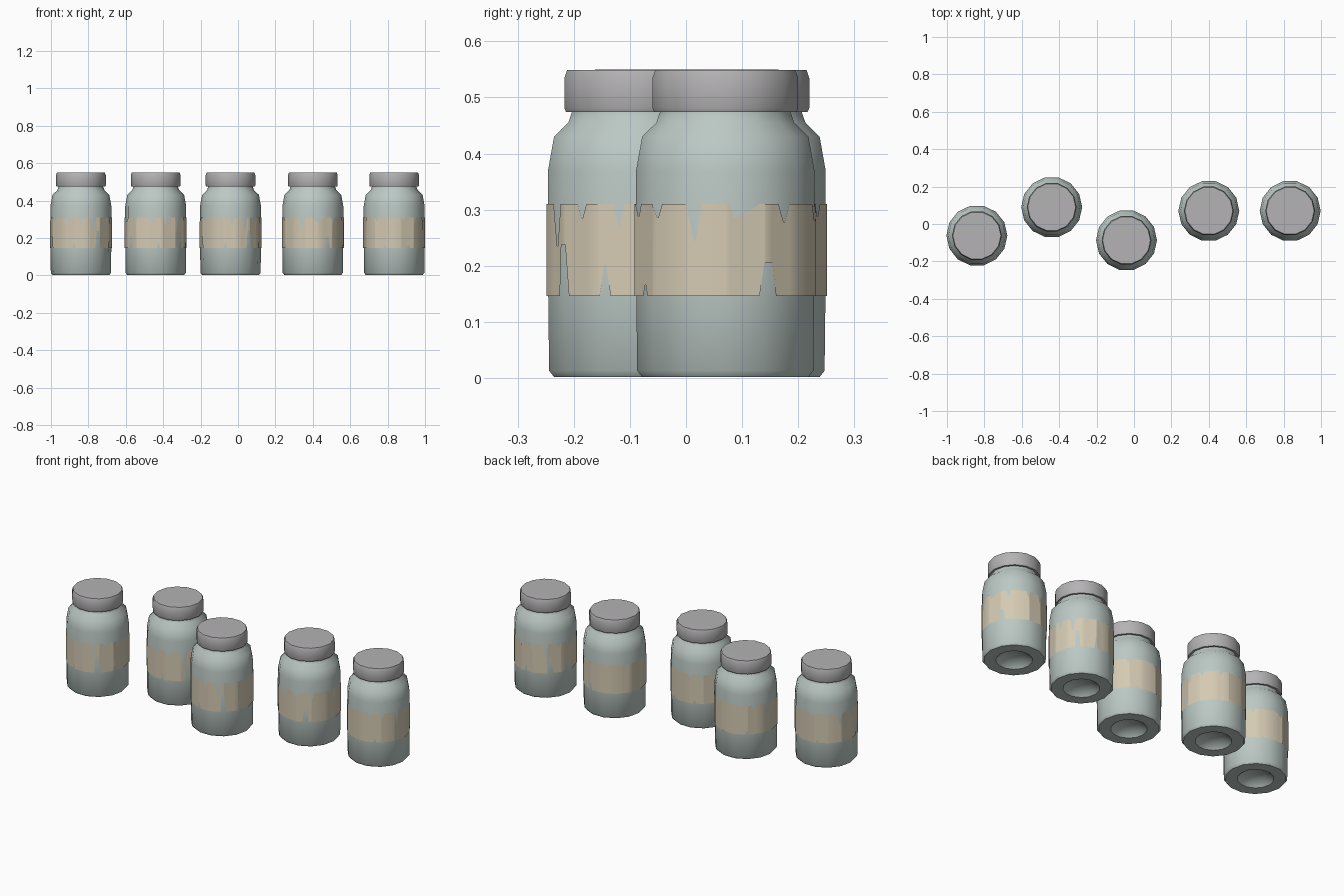
import bpy, bmesh, math

if "Cube" in bpy.data.objects:
    bpy.data.objects.remove(bpy.data.objects["Cube"])

SIDES = 14
JARS = [(-0.84, -0.062, -190), (-0.44, 0.09, -172), (-0.04, -0.087, -187),
        (0.40, 0.07, -90), (0.835, 0.07, 0)]


def material(name, color):
    m = bpy.data.materials.new(name)
    m.diffuse_color = (*color, 1)
    m.use_nodes = True
    m.node_tree.nodes["Principled BSDF"].inputs["Base Color"].default_value = m.diffuse_color
    return m


GLASS = material("glass", (0.50, 0.58, 0.55))
METAL = material("metal", (0.46, 0.45, 0.46))
PAPER = material("paper", (0.66, 0.59, 0.45))


def finish(bm, name, mat, loc):
    mesh = bpy.data.meshes.new(name)
    bm.to_mesh(mesh)
    bm.free()
    ob = bpy.data.objects.new(name, mesh)
    ob.location = loc
    mesh.materials.append(mat)
    bpy.context.collection.objects.link(ob)
    bpy.ops.object.select_all(action='DESELECT')
    ob.select_set(True)
    bpy.context.view_layer.objects.active = ob
    bpy.ops.object.shade_smooth_by_angle(angle=math.radians(40))
    return ob


def lathe(name, profile, mat, loc):
    # revolve (radius, z) points; radius 0 closes on the axis
    bm = bmesh.new()
    vs = [bm.verts.new((r, 0, z)) for r, z in profile]
    es = [bm.edges.new(p) for p in zip(vs, vs[1:])]
    bmesh.ops.spin(bm, geom=vs + es, cent=(0, 0, 0), axis=(0, 0, 1),
                   angle=2 * math.pi, steps=SIDES, use_duplicate=False)
    bmesh.ops.remove_doubles(bm, verts=bm.verts, dist=1e-4)
    bmesh.ops.recalc_face_normals(bm, faces=bm.faces)
    return finish(bm, name, mat, loc)


# Tears in the label edges: start, tip start, tip end, end (degrees), depth
TOP_TEARS = [(-52, -48, -47, -44, .024), (-25, -20, -19, -15, .066),
             (3, 5, 7, 22, .025), (36, 40, 41, 45, .032),
             (72, 75, 76, 79, .03), (97, 100, 101, 104, .045),
             (120, 125, 126, 130, .075), (146, 149, 150, 153, .025),
             (172, 175, 176, 179, .04), (-162, -159, -158, -155, .02),
             (-128, -125, -124, -121, .022), (-76, -72, -71, -68, .022)]
BOTTOM_TEARS = [(22, 25, 31, 34, .06), (-65, -62, -61, -59, .02),
                (129, 131, 136, 139, .092), (163, 166, 167, 170, .056),
                (84, 87, 88, 90, .03), (-110, -108, -107, -105, .015)]


def tear_depth(tears, a):
    for a0, t0, t1, a1, d in tears:
        if a0 <= a <= a1:
            return d * min(1, (a - a0) / (t0 - a0), (a1 - a) / (a1 - t1))
    return 0


def label(name, loc, turn):
    step = 360 / SIDES
    # columns at the tears and at the jar's own corners, in label degrees
    cols = {p for t in TOP_TEARS + BOTTOM_TEARS for p in t[:4]}
    cols |= {round((k * step - turn + 180) % 360 - 180, 3) for k in range(SIDES)}
    cols = sorted(cols | {-180, 180})
    bm = bmesh.new()
    pairs = []
    for a in cols:
        w = (a + turn) % step - step / 2
        r = 0.1655 * math.cos(math.radians(step / 2)) / math.cos(math.radians(w))
        t = math.radians(a + turn)
        lo = 0.146 + tear_depth(BOTTOM_TEARS, a)
        hi = max(0.31 - tear_depth(TOP_TEARS, a), lo + 0.001)
        pairs.append([bm.verts.new((r * math.cos(t), r * math.sin(t), z)) for z in (lo, hi)])
    for (a, b), (c, d) in zip(pairs, pairs[1:]):
        bm.faces.new((a, c, d, b))
    bmesh.ops.remove_doubles(bm, verts=bm.verts, dist=1e-5)
    return finish(bm, name, PAPER, loc)


# Body with a hollow punt below, and an overhanging lid
BODY = [(0, 0.035), (0.05, 0.03), (0.082, 0.012), (0.092, 0.002), (0.152, 0.002),
        (0.161, 0.013), (0.163, 0.18), (0.163, 0.37), (0.152, 0.43),
        (0.126, 0.455), (0.119, 0.475), (0.119, 0.50)]
LID = [(0.115, 0.474), (0.130, 0.474), (0.133, 0.481), (0.133, 0.535),
       (0.128, 0.549), (0, 0.55)]

for i, (x, y, turn) in enumerate(JARS, 1):
    loc = (x, y, 0)
    lathe(f"jar_body_{i}", BODY, GLASS, loc)
    lathe(f"jar_lid_{i}", LID, METAL, loc)
    label(f"torn_label_{i}", loc, turn)
